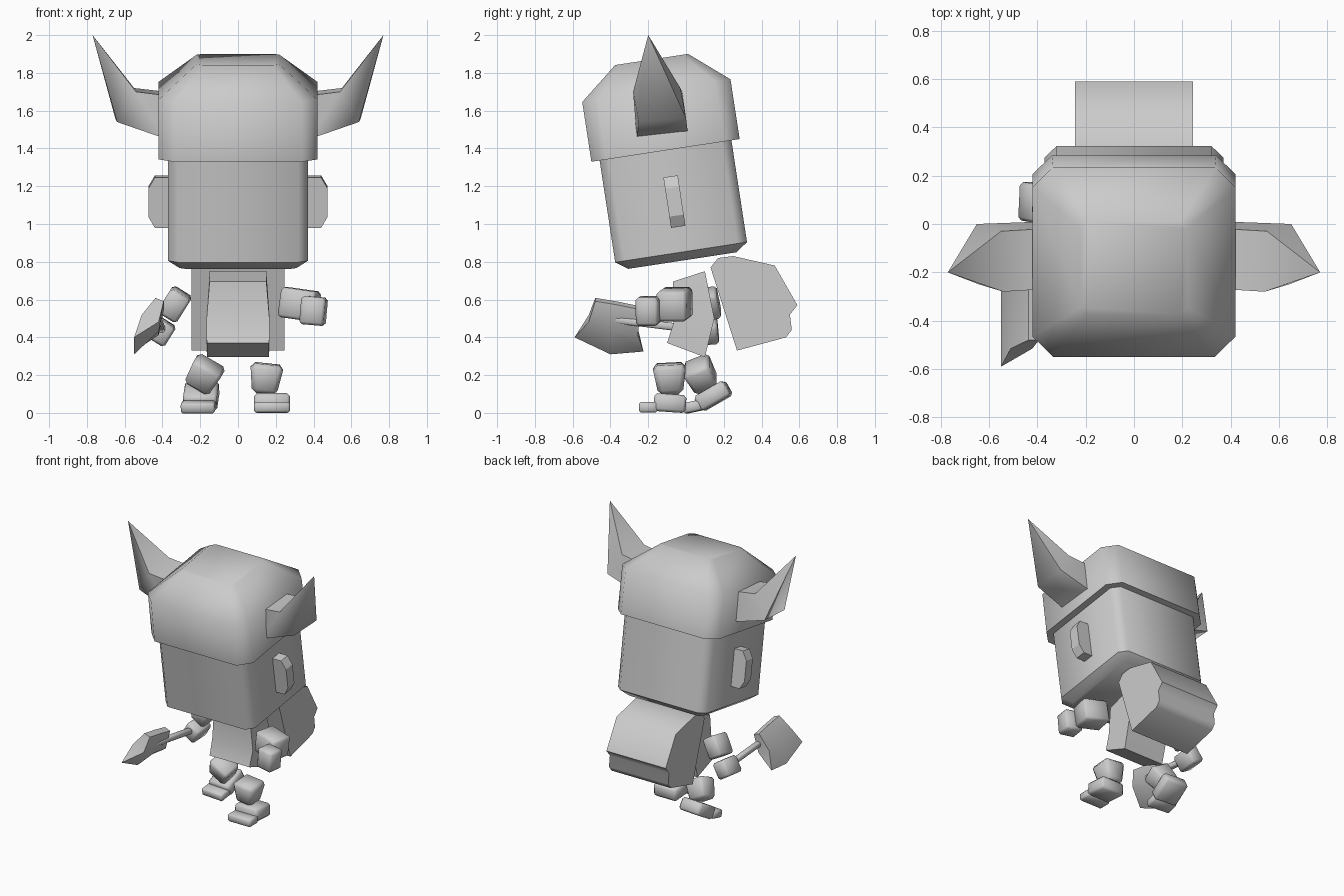
import bpy, bmesh
from math import radians
from mathutils import Euler, Vector

cube = bpy.data.objects.get("Cube")
if cube:
    bpy.data.objects.remove(cube)

grey = bpy.data.materials.new("plain_grey")
grey.use_nodes = True
GREY = (0.6, 0.6, 0.6, 1)
grey.diffuse_color = GREY
grey.node_tree.nodes["Principled BSDF"].inputs["Base Color"].default_value = GREY
LEAN = radians(8.7)  # forward lean of head and helmet


def finish(name, bm, angle=60, lean=0):
    """Turn a bmesh into a named, shaded object."""
    bmesh.ops.recalc_face_normals(bm, faces=bm.faces)
    mesh = bpy.data.meshes.new(name)
    bm.to_mesh(mesh)
    bm.free()
    mesh.materials.append(grey)
    mesh.shade_smooth()
    mesh.set_sharp_from_angle(angle=radians(angle))
    obj = bpy.data.objects.new(name, mesh)
    bpy.context.collection.objects.link(obj)
    obj.rotation_euler.x = lean
    return obj


def loft(name, rings, angle=60, lean=0):
    """Skin a list of equal-length rings and cap both ends."""
    bm = bmesh.new()
    loops = [[bm.verts.new(p) for p in ring] for ring in rings]
    for a, b in zip(loops, loops[1:]):
        for i in range(len(a)):
            j = (i + 1) % len(a)
            bm.faces.new((a[i], a[j], b[j], b[i]))
    bm.faces.new(loops[0])
    bm.faces.new(loops[-1])
    bmesh.ops.remove_doubles(bm, verts=bm.verts, dist=1e-4)
    return finish(name, bm, angle, lean)


def octagon(hx, hy, z, cut, cy=0.103):
    """Rectangle ring with cut corners."""
    ax, ay = hx - cut, hy - cut
    quad = [(hx, -ay), (hx, ay), (ax, hy), (-ax, hy),
            (-hx, ay), (-hx, -ay), (-ax, -hy), (ax, -hy)]
    return [(x, y + cy, z) for x, y in quad]


def block(name, loc, size, rot=(0, 0, 0), taper=1.0, bevel=0.015, angle=60):
    """Box with a tapered bottom, softened edges and a free rotation."""
    bm = bmesh.new()
    bmesh.ops.create_cube(bm, size=1)
    for v in bm.verts:
        if v.co.z < 0:
            v.co.x *= taper
            v.co.y *= taper
        v.co *= Vector(size)
    bmesh.ops.bevel(bm, geom=bm.edges[:], offset=bevel, segments=1, affect='EDGES')
    turn = Euler([radians(a) for a in rot]).to_matrix().to_4x4()
    bmesh.ops.transform(bm, matrix=turn, verts=bm.verts)
    bmesh.ops.translate(bm, vec=loc, verts=bm.verts)
    return finish(name, bm, angle)


# Head and helmet
loft("head", [octagon(0.31, 0.29, 0.80, 0.03), octagon(0.37, 0.353, 0.845, 0.05),
              octagon(0.37, 0.353, 1.42, 0.05)], 50, LEAN)
loft("helmet", [octagon(0.42, 0.397, 1.39, 0.08), octagon(0.42, 0.397, 1.71, 0.085),
                octagon(0.22, 0.195, 1.877, 0.03)], 60, LEAN)

# Horns and ears on both sides
for side, label in ((1, "left"), (-1, "right")):
    base = [(0.38, 0.01, 1.48), (0.38, -0.26, 1.45), (0.38, -0.27, 1.68), (0.38, -0.02, 1.70)]
    elbow = [(0.65, 0, 1.56), (0.64, -0.25, 1.54), (0.54, -0.28, 1.70), (0.55, -0.03, 1.72)]
    tip = [(0.77, -0.20, 2.0)] * 4
    rings = [[(x * side, y, z) for x, y, z in r] for r in (base, elbow, tip)]
    loft(label + "_horn", rings, 75)

    outline = [(0.35, 0.98), (0.44, 0.98), (0.475, 1.04), (0.475, 1.19), (0.44, 1.25), (0.35, 1.25)]
    loft(label + "_ear", [[(x * side, y, z) for x, z in outline] for y in (0.07, 0.147)], 20, LEAN)

# Torso
loft("torso", [[(-w, f, zf), (w, f, zf), (w, b, zb), (-w, b, zb)] for w, f, zf, b, zb in (
    (0.165, -0.10, 0.37, 0.10, 0.295), (0.168, -0.065, 0.48, 0.15, 0.50),
    (0.15, -0.07, 0.695, 0.10, 0.75))], 50)

# Pack on the back: side profile swept across the width
pack = [(0.27, 0.33), (0.13, 0.77), (0.17, 0.82), (0.25, 0.83), (0.47, 0.78),
        (0.59, 0.57), (0.55, 0.52), (0.56, 0.44), (0.53, 0.40)]
loft("back_pack", [[(x, y, z) for y, z in pack] for x in (-0.245, 0.245)], 50)

# Left arm, held forward
block("left_upper_arm", (0.325, -0.06, 0.575), (0.19, 0.16, 0.16), (0, 8, -12))
block("left_hand", (0.40, -0.20, 0.54), (0.13, 0.12, 0.15), (0, 5, -8))

# Right arm, swung back
block("right_upper_arm", (-0.335, 0.10, 0.575), (0.12, 0.15, 0.15), (10, 32, 0))
block("right_hand", (-0.405, 0.09, 0.43), (0.11, 0.16, 0.12), (5, 32, 0))

# Axe: handle and flared blade
block("axe_handle", (-0.415, -0.14, 0.465), (0.04, 0.48, 0.04), (-7, 0, -3), bevel=0.008)


def blade_ring(x, thick, line):
    up = thick * 0.4
    return ([(x + thick, y, z - up) for y, z in line]
            + [(x - thick, y, z + up) for y, z in reversed(line)])


loft("axe_blade", [
    blade_ring(-0.415, 0.022, [(-0.48, 0.60), (-0.36, 0.58), (-0.24, 0.555)]),
    blade_ring(-0.465, 0.045, [(-0.515, 0.50), (-0.39, 0.45), (-0.255, 0.43)]),
    blade_ring(-0.55, 0.0, [(-0.59, 0.40), (-0.40, 0.31), (-0.225, 0.325)])], 60)

# Left leg, stepping forward
block("left_leg", (0.147, -0.085, 0.18), (0.18, 0.18, 0.16), (3, 6, 0), 0.72, 0.025)
block("left_foot", (0.18, -0.085, 0.052), (0.19, 0.17, 0.095), (-4, 0, 0))
block("left_toe", (0.18, -0.20, 0.03), (0.19, 0.10, 0.056), bevel=0.01)

# Right leg, pushing off behind
block("right_leg", (-0.18, 0.08, 0.20), (0.17, 0.15, 0.15), (25, 30, 0), 0.85, 0.02)
block("right_foot", (-0.195, 0.145, 0.09), (0.18, 0.18, 0.09), (30, 0, -5))
block("right_toe", (-0.21, 0.04, 0.033), (0.18, 0.10, 0.056), (12, 0, -5), bevel=0.01)
